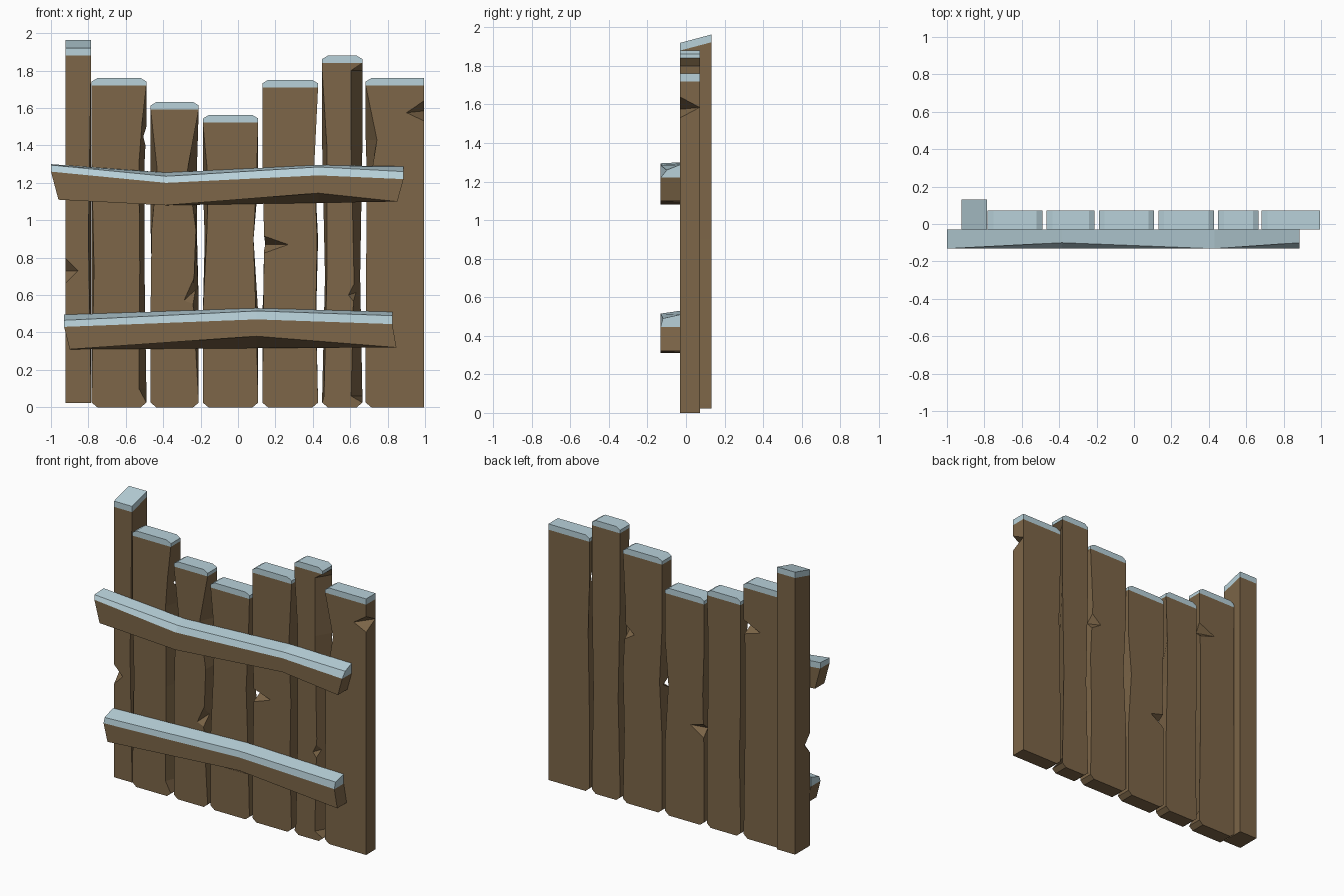
import bpy, bmesh

if "Cube" in bpy.data.objects:
    bpy.data.objects.remove(bpy.data.objects["Cube"])

def material(name, rgb):
    m = bpy.data.materials.new(name)
    m.diffuse_color = (*rgb, 1)
    m.use_nodes = True
    m.node_tree.nodes["Principled BSDF"].inputs["Base Color"].default_value = m.diffuse_color
    return m

WOOD = material("brown_wood", (0.205, 0.133, 0.065))
SNOW = material("pale_snow", (0.48, 0.64, 0.70))

def loft(name, rings, is_snow, ends):
    """Skin rings of points; ends = [(indices, snow at first end, snow at last end)]."""
    bm = bmesh.new()
    vs = [[bm.verts.new(p) for p in r] for r in rings]
    n = len(rings[0])
    for i in range(len(rings) - 1):
        for j in range(n):
            k = (j + 1) % n
            f = bm.faces.new((vs[i][j], vs[i][k], vs[i + 1][k], vs[i + 1][j]))
            f.material_index = int(is_snow(i, j))
    for idx, first, last in ends:
        bm.faces.new([vs[0][j] for j in reversed(idx)]).material_index = int(first)
        bm.faces.new([vs[-1][j] for j in idx]).material_index = int(last)
    bmesh.ops.recalc_face_normals(bm, faces=bm.faces)
    me = bpy.data.meshes.new(name)
    bm.to_mesh(me)
    bm.free()
    me.materials.append(WOOD)
    me.materials.append(SNOW)
    ob = bpy.data.objects.new(name, me)
    bpy.context.collection.objects.link(ob)
    return ob

def plank(name, x0, x1, top, dents=(), z0=0.0, y0=-0.03, y1=0.073,
          cl=0.03, cr=0.03, slope=0.0):
    """Upright board with clipped corners, wavy edges and a snowy cap.
    dents = (z, left front, left back, right front, right back) insets."""
    c = (cl, cl, cr, cr)
    flat = (0, 0, 0, 0)
    rows = [(z0, *c), (z0 + 0.025, *flat), *sorted(dents),
            (top - 0.04, *flat), (top - 0.018, *flat), (top, *c)]
    cap = len(rows) - 3
    rings = []
    for i, (z, lf, lb, rf, rb) in enumerate(rows):
        s = slope if i >= cap else 0
        rings.append([(x0 + lf, y0, z - s), (x1 - rf, y0, z - s),
                      (x1 - rb, y1, z), (x0 + lb, y1, z)])
    return loft(name, rings, lambda i, j: i >= cap, [((0, 1, 2, 3), False, True)])

def chip(ob, xe, ye, tip, up, down, depth):
    """Cut a splinter out of a vertical edge at (xe, ye); tip = (x, z)."""
    sx = 1 if xe > tip[0] else -1
    sy = -1 if depth > 0 else 1
    zm = (up + down) / 2
    pts = [(tip[0], ye + sy * 0.001, tip[1]), (xe + sx * 0.001, ye + sy * 0.001, up),
           (xe + sx * 0.001, ye + sy * 0.001, down), (xe + sx * 0.001, ye + depth, zm),
           (xe + sx * 0.03, ye + sy * 0.03, zm)]
    bm = bmesh.new()
    bmesh.ops.convex_hull(bm, input=[bm.verts.new(p) for p in pts])
    bmesh.ops.recalc_face_normals(bm, faces=bm.faces)
    me = bpy.data.meshes.new("chip_cutter")
    bm.to_mesh(me)
    bm.free()
    me.materials.append(WOOD)
    cutter = bpy.data.objects.new("chip_cutter", me)
    bpy.context.collection.objects.link(cutter)
    cutter.hide_render = True
    mod = ob.modifiers.new("chip", 'BOOLEAN')
    mod.operation = 'DIFFERENCE'
    mod.solver = 'EXACT'
    mod.object = cutter
    bpy.context.view_layer.objects.active = ob
    bpy.ops.object.modifier_apply(modifier=mod.name)
    bpy.data.objects.remove(cutter)

# tall corner post with slanted top
post = plank("corner_post", -0.922, -0.785, 1.963, [(0.9, 0, 0, 0.015, 0)],
             z0=0.022, y1=0.132, cl=0, cr=0, slope=0.043)
chip(post, -0.922, -0.03, (-0.855, 0.73), 0.80, 0.66, 0.06)

# upright boards, left to right
b1 = plank("board_1", -0.782, -0.49, 1.76,
           [(0.1, 0, 0, 0.04, 0), (0.75, 0.012, 0, 0.035, 0.01),
            (1.3, 0, 0, 0.04, 0.01), (1.5, 0, 0, 0.025, 0)])
b2 = plank("board_2", -0.467, -0.21, 1.632,
           [(0.55, 0, 0.01, 0.03, 0), (0.95, 0.005, 0, 0.015, 0.01),
            (1.27, 0.035, 0, 0.06, 0.01)])
b3 = plank("board_3", -0.188, 0.108, 1.562,
           [(0.5, 0, 0, 0.012, 0), (0.9, 0.02, 0.01, 0.025, 0.025),
            (1.2, 0.03, 0, 0.01, 0)])
b4 = plank("board_4", 0.13, 0.428, 1.75,
           [(0.5, 0.005, 0, 0.012, 0.01), (0.9, 0.01, 0.02, 0.005, 0.0),
            (1.3, 0, 0, 0.02, 0.02)])
b5 = plank("board_5", 0.45, 0.665, 1.88,
           [(0.06, 0.01, 0, 0.06, 0), (0.7, 0.025, 0.015, 0.045, 0.012),
            (1.4, 0.025, 0, 0.06, 0), (1.8, 0, 0, 0.06, 0)])
b6 = plank("board_6", 0.683, 0.995, 1.76,
           [(0.5, 0, 0, 0, 0), (1.1, 0.005, 0.01, 0, 0),
            (1.43, 0.06, 0, 0, 0)], cr=0)

# splinters missing from board edges, front then back
chip(b2, -0.215, -0.03, (-0.29, 0.57), 0.74, 0.54, 0.06)
chip(b4, 0.13, -0.03, (0.27, 0.87), 0.92, 0.82, 0.08)
chip(b5, 0.65, -0.03, (0.59, 0.6), 0.72, 0.52, 0.06)
chip(b6, 0.995, -0.03, (0.90, 1.575), 1.64, 1.53, 0.102)
chip(b1, -0.49, 0.073, (-0.62, 1.44), 1.50, 1.40, -0.06)
chip(b3, -0.188, 0.073, (-0.08, 0.67), 0.70, 0.60, -0.06)
chip(b4, 0.42, 0.073, (0.34, 1.17), 1.24, 1.12, -0.06)

def rail(name, stations):
    """Crooked cross rail; station = x top, x bottom, bottom front, bottom back,
    snow line, front lip z, back top z, front lip y."""
    rings = [[(xb, -0.132, bf), (x, -0.132, s), (x, ly, lip),
              (x, -0.03, t), (x, -0.03, s), (xb, -0.03, bb)]
             for x, xb, bf, bb, s, lip, t, ly in stations]
    return loft(name, rings, lambda i, j: 1 <= j <= 3,
                [((0, 1, 4, 5), False, False), ((1, 2, 3, 4), True, True)])

# two cross rails
rail("upper_rail", [(-1.0, -0.96, 1.11, 1.11, 1.26, 1.295, 1.30, -0.132),
                    (-0.385, -0.385, 1.08, 1.08, 1.20, 1.235, 1.255, -0.10),
                    (0.43, 0.43, 1.145, 1.093, 1.24, 1.285, 1.295, -0.132),
                    (0.885, 0.852, 1.10, 1.10, 1.22, 1.26, 1.288, -0.10)])
rail("lower_rail", [(-0.93, -0.90, 0.31, 0.31, 0.43, 0.465, 0.495, -0.12),
                    (0.10, 0.10, 0.38, 0.316, 0.47, 0.515, 0.53, -0.132),
                    (0.825, 0.847, 0.32, 0.32, 0.445, 0.49, 0.51, -0.12)])
